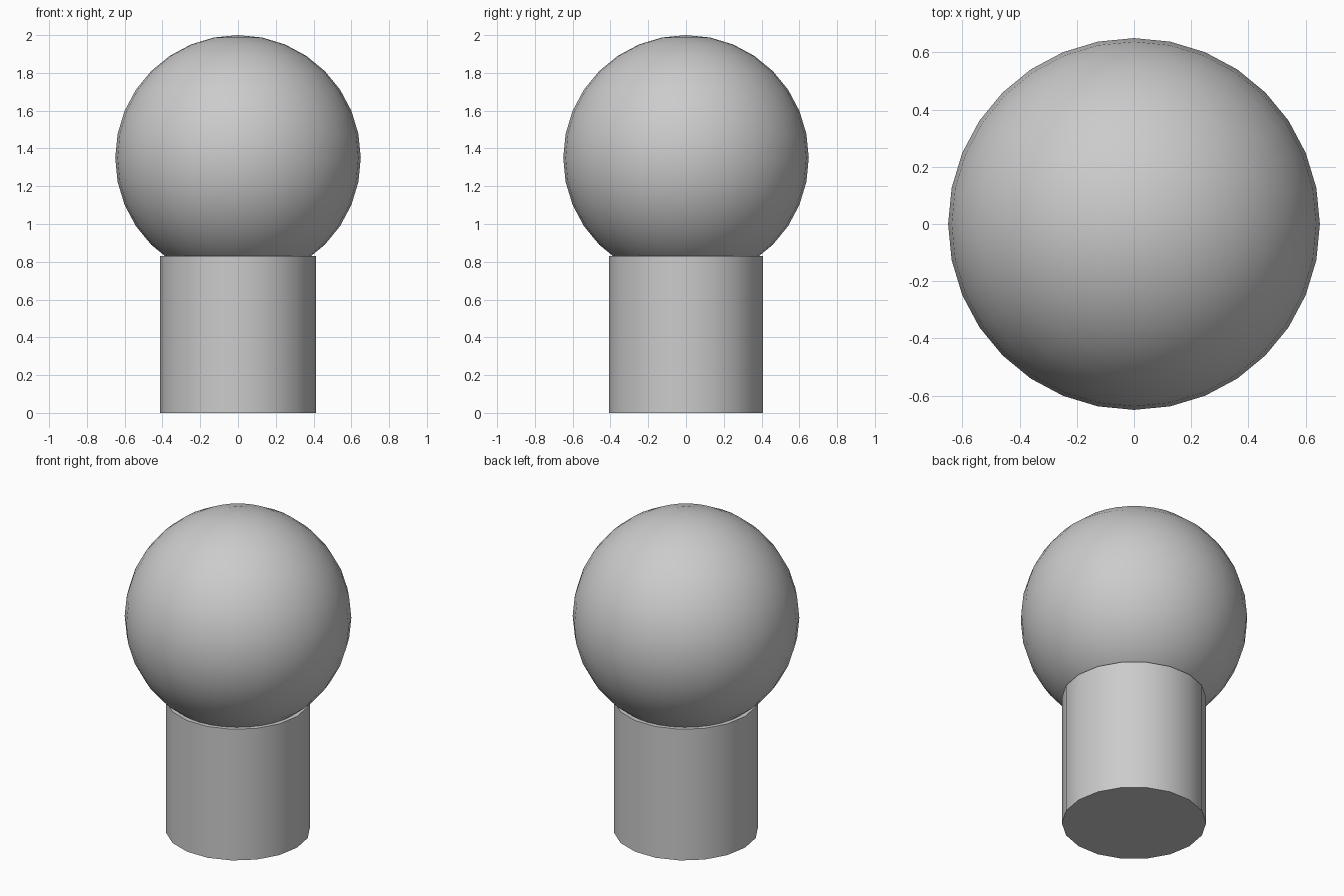
import bpy, math

if "Cube" in bpy.data.objects:
    bpy.data.objects.remove(bpy.data.objects["Cube"])

# Round head: 32 x 16 smooth sphere resting in the post
bpy.ops.mesh.primitive_uv_sphere_add(segments=32, ring_count=16, radius=0.65,
                                     location=(0, 0, 1.35))
head = bpy.context.object
head.name = "round_head"
bpy.ops.object.shade_smooth()

# Post: 18-sided capped cylinder, with corners on the x axis
POST_HEIGHT = 0.83
bpy.ops.mesh.primitive_cylinder_add(vertices=18, radius=0.414, depth=POST_HEIGHT,
                                    location=(0, 0, POST_HEIGHT / 2),
                                    rotation=(0, 0, math.pi / 2))
post = bpy.context.object
post.name = "post"
bpy.ops.object.shade_smooth_by_angle(angle=math.radians(30))
